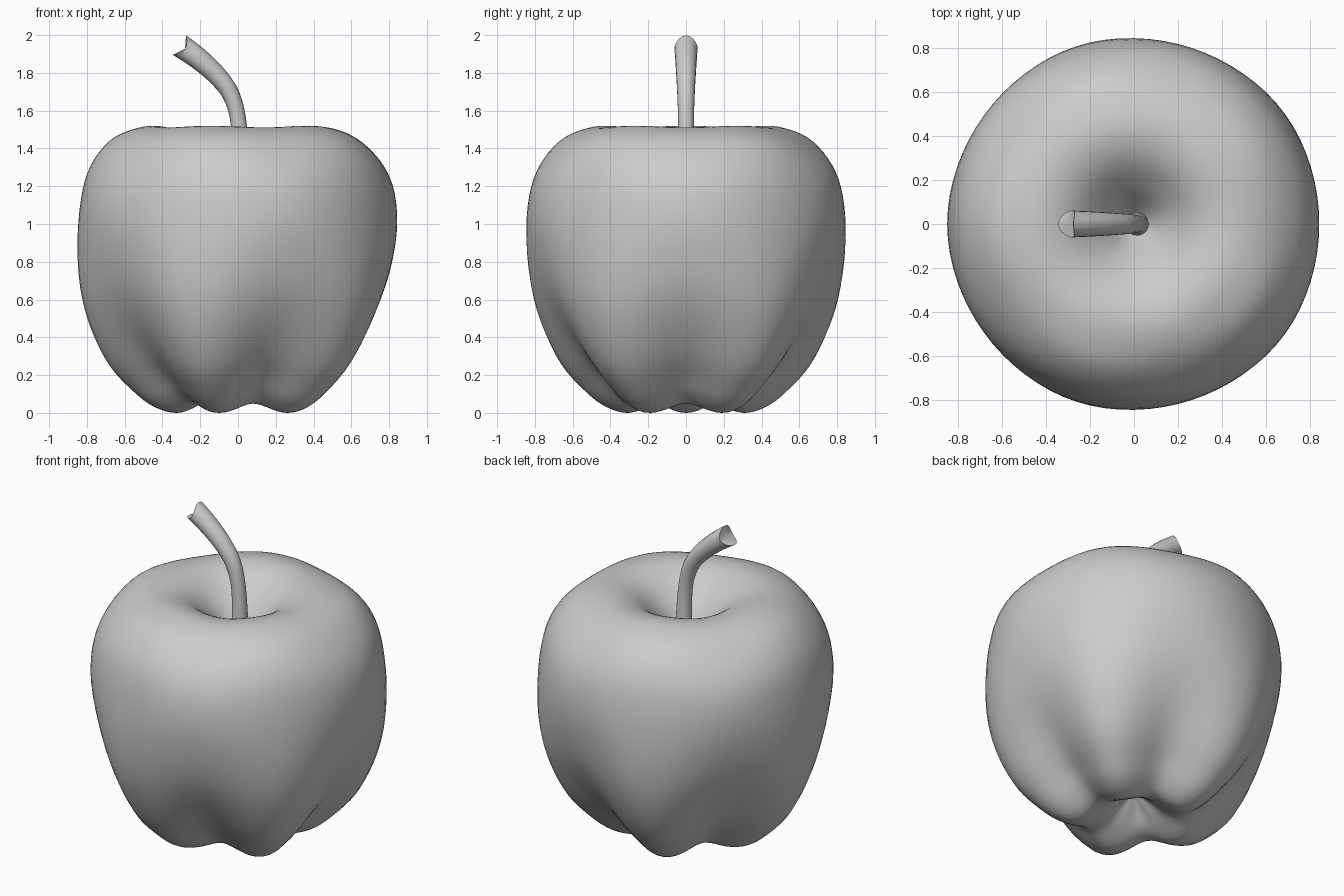
import bpy, bmesh, math
from mathutils import Vector

cube = bpy.data.objects.get("Cube")
if cube:
    bpy.data.objects.remove(cube, do_unlink=True)

grey = bpy.data.materials.new("plain grey")
grey.use_nodes = True
colour = (0.6, 0.6, 0.6, 1)
grey.diffuse_color = colour
grey.node_tree.nodes["Principled BSDF"].inputs["Base Color"].default_value = colour


def smooth_path(points, steps):
    """Pass a flowing curve through points of any dimension."""
    pts = [Vector(p) for p in points]
    out = []
    for i in range(len(pts) - 1):
        a, b, c, d = pts[max(i - 1, 0)], pts[i], pts[i + 1], pts[min(i + 2, len(pts) - 1)]
        for s in range(steps):
            t = s / steps
            out.append(0.5 * (2 * b + (c - a) * t + (2 * a - 5 * b + 4 * c - d) * t**2
                              + (3 * b - a - 3 * c + d) * t**3))
    return out + [pts[-1]]


def loft(name, rings, start, end):
    """Skin a list of rings and close both ends with a fan."""
    bm = bmesh.new()
    loops = [[bm.verts.new(p) for p in ring] for ring in rings]
    n = len(loops[0])
    first, last = bm.verts.new(start), bm.verts.new(end)
    for i in range(n):
        j = (i + 1) % n
        for low, high in zip(loops, loops[1:]):
            bm.faces.new((low[i], low[j], high[j], high[i]))
        bm.faces.new((first, loops[0][j], loops[0][i]))
        bm.faces.new((last, loops[-1][i], loops[-1][j]))
    bmesh.ops.recalc_face_normals(bm, faces=bm.faces)
    mesh = bpy.data.meshes.new(name)
    bm.to_mesh(mesh)
    bm.free()
    obj = bpy.data.objects.new(name, mesh)
    bpy.context.collection.objects.link(obj)
    mesh.materials.append(grey)
    bpy.ops.object.select_all(action='DESELECT')
    obj.select_set(True)
    bpy.context.view_layer.objects.active = obj
    bpy.ops.object.shade_smooth_by_angle(angle=math.radians(45))
    return obj


# Fruit: a ridge profile and a groove profile, blended around five lobes.
# Each row pairs (radius, height) on the ridge with (radius, height) in the groove.
profile = [Vector(p) for p in (
    (0.01, 0.20, 0.01, 0.20), (0.10, 0.12, 0.09, 0.14), (0.21, 0.04, 0.18, 0.07),
    (0.32, 0.00, 0.28, 0.05), (0.44, 0.03, 0.37, 0.10), (0.55, 0.11, 0.45, 0.18),
    (0.68, 0.25, 0.57, 0.31), (0.78, 0.45, 0.70, 0.50), (0.835, 0.66, 0.79, 0.70),
    (0.85, 0.90, 0.84, 0.95), (0.83, 1.14, 0.83, 1.16), (0.78, 1.31, 0.77, 1.31),
    (0.68, 1.44, 0.66, 1.43), (0.56, 1.50, 0.54, 1.495), (0.43, 1.52, 0.42, 1.51),
    (0.30, 1.48, 0.29, 1.47), (0.18, 1.38, 0.17, 1.37), (0.08, 1.26, 0.08, 1.26),
    (0.01, 1.18, 0.01, 1.18))]
SEGMENTS = 80
angles = [math.tau * i / SEGMENTS for i in range(SEGMENTS)]
fruit_rings = []
for row in smooth_path(profile, 4):
    ring = []
    for a in angles:
        ridge = (1 + math.cos(5 * (a - math.pi))) / 2
        r = row[0] * ridge + row[2] * (1 - ridge)
        z = row[1] * ridge + row[3] * (1 - ridge)
        ring.append((r * math.cos(a), r * math.sin(a), z))
    fruit_rings.append(ring)
loft("fruit_body", fruit_rings, (0, 0, 0.2), (0, 0, 1.18))

# Stem: bent tube, thicker at the tip; rows are (x, height, radius)
stem = smooth_path(((0.015, 1.12, 0.062), (0.015, 1.26, 0.05), (0.005, 1.52, 0.042),
                    (-0.035, 1.68, 0.046), (-0.115, 1.79, 0.052),
                    (-0.215, 1.88, 0.058), (-0.31, 1.947, 0.062)), 5)
stem_rings = []
for i, (x, z, r) in enumerate(stem):
    before, after = stem[max(i - 1, 0)], stem[min(i + 1, len(stem) - 1)]
    along = Vector((after[0] - before[0], 0, after[1] - before[1])).normalized()
    across = Vector((along.z, 0, -along.x))
    centre = Vector((x, 0, z))
    notch = 0.035 if i == len(stem) - 1 else 0
    # The last ring dips at its sides to leave a scooped end
    if notch:
        stem_rings.pop()
    stem_rings.append([centre + across * r * math.cos(a) + Vector((0, r * math.sin(a), 0))
                       - along * notch * math.sin(a) ** 2 for a in angles[::4]])
tip = centre - along * 0.035
loft("stem", stem_rings, (0.015, 0, 1.12), tip)
